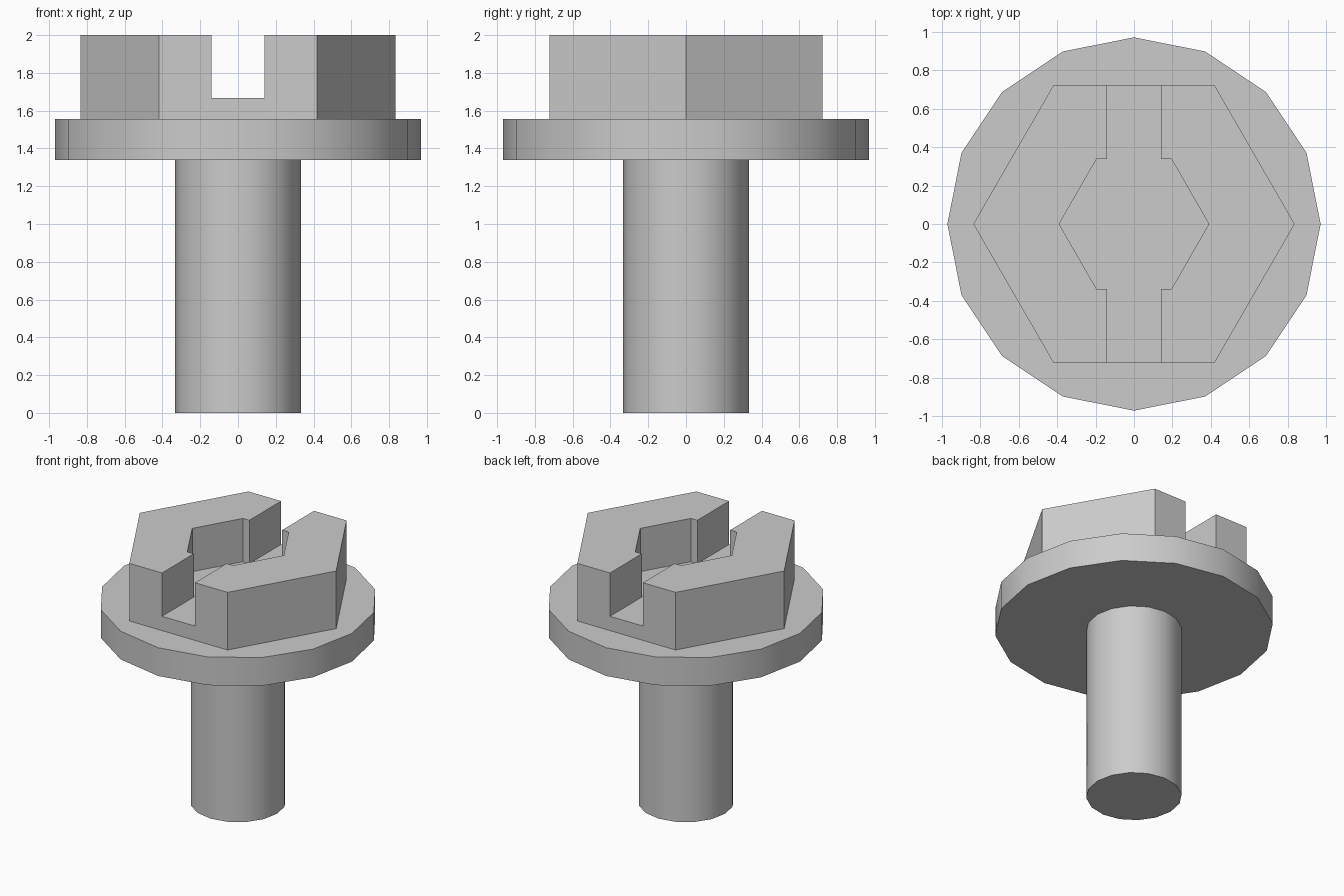
import bpy, bmesh
from math import cos, sin, tau, radians

cube = bpy.data.objects.get("Cube")
if cube:
    bpy.data.objects.remove(cube, do_unlink=True)

steel = bpy.data.materials.new("grey steel")
steel.use_nodes = True
GREY = (0.6, 0.6, 0.6, 1)
steel.diffuse_color = GREY
steel.node_tree.nodes["Principled BSDF"].inputs["Base Color"].default_value = GREY


def ring(radius, sides):
    return [(radius * cos(tau * i / sides), radius * sin(tau * i / sides)) for i in range(sides)]


def prism(name, outline, bottom, top):
    """Extrude a flat outline upwards into a closed solid."""
    bm = bmesh.new()
    base = bm.faces.new([bm.verts.new((x, y, bottom)) for x, y in outline])
    grown = bmesh.ops.extrude_face_region(bm, geom=[base], use_keep_orig=True)["geom"]
    for v in grown:
        if isinstance(v, bmesh.types.BMVert):
            v.co.z = top
    bmesh.ops.recalc_face_normals(bm, faces=bm.faces)
    mesh = bpy.data.meshes.new(name)
    bm.to_mesh(mesh)
    bm.free()
    mesh.materials.append(steel)
    obj = bpy.data.objects.new(name, mesh)
    bpy.context.collection.objects.link(obj)
    return obj


def activate(obj):
    bpy.ops.object.select_all(action="DESELECT")
    obj.select_set(True)
    bpy.context.view_layer.objects.active = obj


# Round shank and washer flange, smooth around the sides
shank = prism("shank", ring(0.333, 16), 0, 1.34)
flange = prism("flange", ring(0.97, 16), 1.34, 1.557)
for part in (shank, flange):
    activate(part)
    bpy.ops.object.shade_smooth_by_angle(angle=radians(30))

# Hexagonal head
head = prism("hex_head", ring(0.835, 6), 1.557, 2)

# Cutter: hexagonal socket joined with a straight slot running front to back
slot, flat, reach = 0.14, 0.337, 1.0
right = [(slot, -reach), (slot, -flat), (0.195, -flat), (0.389, 0),
         (0.195, flat), (slot, flat), (slot, reach)]
left = [(-x, y) for x, y in reversed(right)]
cutter = prism("slot_cutter", right + left, 1.667, 2.2)
cutter.hide_render = True

cut = head.modifiers.new("slot", "BOOLEAN")
cut.operation = "DIFFERENCE"
cut.solver = "EXACT"
cut.object = cutter
activate(head)
bpy.ops.object.modifier_apply(modifier=cut.name)
bpy.data.objects.remove(cutter, do_unlink=True)
